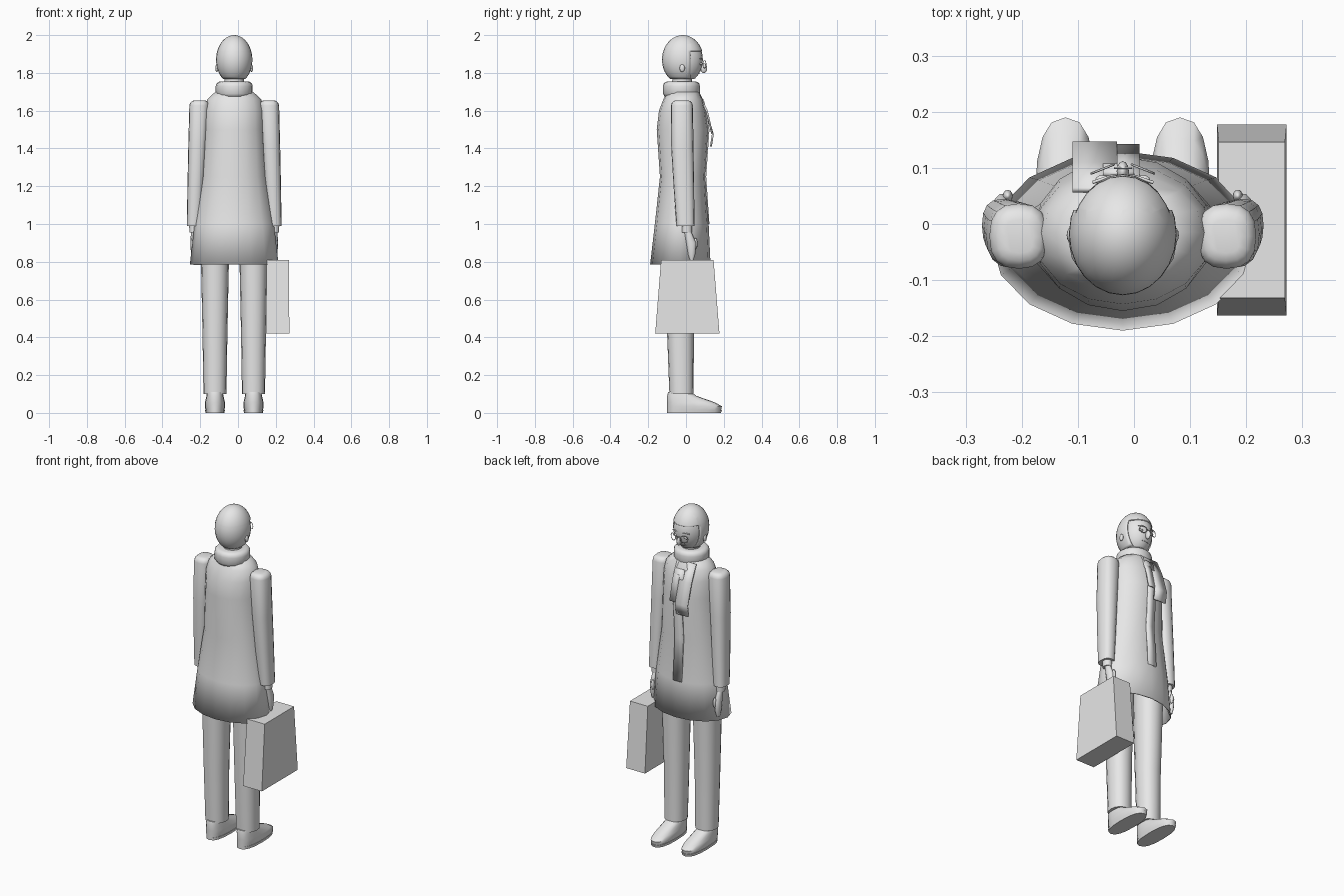
import bpy, bmesh, math

cube = bpy.data.objects.get("Cube")
if cube:
    bpy.data.objects.remove(cube, do_unlink=True)

MIDDLE = -.02  # body centre line

grey = bpy.data.materials.new("light grey")
grey.use_nodes = True
grey.diffuse_color = (.8, .8, .8, 1)
grey.node_tree.nodes["Principled BSDF"].inputs["Base Color"].default_value = grey.diffuse_color


def finish(name, bm, angle=50, thickness=0):
    """Turn a bmesh into a shaded object, with optional cloth thickness."""
    bmesh.ops.recalc_face_normals(bm, faces=bm.faces[:])
    mesh = bpy.data.meshes.new(name)
    bm.to_mesh(mesh)
    bm.free()
    mesh.materials.append(grey)
    ob = bpy.data.objects.new(name, mesh)
    bpy.context.collection.objects.link(ob)
    bpy.ops.object.select_all(action='DESELECT')
    ob.select_set(True)
    bpy.context.view_layer.objects.active = ob
    bpy.ops.object.shade_smooth_by_angle(angle=math.radians(angle))
    if thickness:
        solidify = ob.modifiers.new("thickness", 'SOLIDIFY')
        solidify.thickness = thickness
        solidify.offset = -1


def oval(center_x, half_width, back, front, height, squareness, sides):
    """Points of one horizontal cross-section."""
    points = []
    for i in range(sides):
        angle = math.tau * i / sides
        c, s = math.cos(angle), math.sin(angle)
        across = math.copysign(abs(c) ** squareness, c)
        along = math.copysign(abs(s) ** squareness, s)
        points.append((center_x + half_width * across,
                       (back + front + (front - back) * along) / 2, height))
    return points


def loft(rings, offset=0, lean=0, squareness=1, sides=16, closed=True, rounding=0):
    """Skin rings of (height, half width, back, front), leaning sideways if asked."""
    bm = bmesh.new()
    loops = []
    base, top = rings[0][0], rings[-1][0]
    for height, half_width, back, front in rings:
        center = MIDDLE + offset + lean * (height - base) / (top - base)
        loops.append([bm.verts.new(p) for p in
                      oval(center, half_width, back, front, height, squareness, sides)])
    for lower, upper in zip(loops, loops[1:]):
        for i in range(sides):
            j = (i + 1) % sides
            bm.faces.new((lower[i], lower[j], upper[j], upper[i]))
    caps = [bm.faces.new(loops[-1])]
    if closed:
        bm.faces.new(loops[0])
    if rounding:
        bmesh.ops.bevel(bm, geom=caps[0].edges[:], offset=rounding, segments=3,
                        profile=.5, affect='EDGES', clamp_overlap=True)
    return bm


def strip(name, left, right, path, thickness=.01):
    """Hanging cloth strip that follows a path of (depth, height)."""
    bm = bmesh.new()
    pairs = [[bm.verts.new((x, depth, height)) for x in (left, right)]
             for depth, height in path]
    for a, b in zip(pairs, pairs[1:]):
        bm.faces.new((a[0], a[1], b[1], b[0]))
    finish(name, bm, thickness=thickness)


def ellipsoid(location, size, segments=12):
    bm = bmesh.new()
    bmesh.ops.create_uvsphere(bm, u_segments=segments, v_segments=segments, radius=1)
    bmesh.ops.scale(bm, vec=size, verts=bm.verts)
    bmesh.ops.translate(bm, vec=location, verts=bm.verts)
    return bm


def wire(name, points, radius=.002, cyclic=False):
    curve = bpy.data.curves.new(name, 'CURVE')
    curve.dimensions = '3D'
    curve.bevel_depth = radius
    curve.bevel_resolution = 1
    spline = curve.splines.new('POLY')
    spline.points.add(len(points) - 1)
    for point, position in zip(spline.points, points):
        point.co = (*position, 1)
    spline.use_cyclic_u = cyclic
    curve.materials.append(grey)
    bpy.context.collection.objects.link(bpy.data.objects.new(name, curve))


def cut(bm, position, direction, remove=False):
    bmesh.ops.bisect_plane(bm, geom=bm.verts[:] + bm.edges[:] + bm.faces[:],
                           plane_co=position, plane_no=direction, clear_outer=remove)


# Coat, flared towards an open hem
coat = [(.785, .235, -.19, .13), (1, .21, -.165, .12), (1.25, .172, -.138, .103),
        (1.5, .16, -.155, .12), (1.6, .158, -.143, .105),
        (1.66, .143, -.12, .09), (1.7, .1, -.1, .07)]
finish("coat", loft(coat, closed=False), thickness=.006)

# Overlapping front edge of the coat
strip("coat_placket", -.055, 0, [(front + .004, height) for height, _, _, front in coat[1:-1]])

# Scarf: rolled collar and two hanging tails
finish("scarf_collar", loft([(1.67, .085, -.11, .065), (1.69, .098, -.122, .074),
                             (1.755, .098, -.122, .074)], rounding=.025), 60)
strip("scarf_tail_long", -.11, -.03, [(.065, 1.7), (.11, 1.6), (.147, 1.475), (.137, 1.41)])
strip("scarf_tail_short", -.03, .01, [(.068, 1.7), (.115, 1.6), (.143, 1.48)])

# Neck
finish("neck", loft([(1.73, .052, -.075, .03), (1.8, .05, -.07, .035)]))


# Egg-shaped head, narrower towards the chin, and a hair shell open at the face
def egg(inset):
    bm = ellipsoid((MIDDLE, -.017, 1.87), (.096 - inset, .11 - inset / 2, .13 - inset / 2), 24)
    cut(bm, (0, 0, 1.768), (0, 0, -1), remove=True)
    return bm


skin = egg(.008)
bmesh.ops.holes_fill(skin, edges=skin.edges[:])
finish("head", skin)

hair = egg(0)
hairline, sideburn = 1.915, .025
cut(hair, (0, 0, hairline), (0, 0, 1))
cut(hair, (0, sideburn, 0), (0, 1, 0))
opening = [face for face in hair.faces
           if face.calc_center_median().z < hairline and face.calc_center_median().y > sideburn]
bmesh.ops.delete(hair, geom=opening, context='FACES')
finish("hair", hair, thickness=.006)

# Face details
finish("nose", ellipsoid((MIDDLE, .094, 1.825), (.011, .018, .026)))
wire("mouth", [(MIDDLE + x, .072 - abs(x) / 4, 1.795) for x in (-.025, 0, .025)])
wire("glasses_bridge", [(MIDDLE + x, .1, 1.85) for x in (-.016, .016)])

for side, label in ((-1, "right_"), (1, "left_")):
    eye_x = MIDDLE + side * .036
    finish(label + "eye", ellipsoid((eye_x, .079, 1.848), (.013, .008, .007)))
    wire(label + "eyebrow", [(eye_x + x, .08 - x * side / 3, 1.876 - abs(x) / 5)
                             for x in (-.018, 0, .018)], .003)
    circle = [math.tau * i / 16 for i in range(16)]
    wire(label + "glasses_rim",
         [(eye_x + .02 * math.cos(a), .098 - side * .008 * math.cos(a), 1.845 + .02 * math.sin(a))
          for a in circle], cyclic=True)
    finish(label + "ear", ellipsoid((MIDDLE + side * .092, -.02, 1.825), (.008, .014, .02)))

    # Sleeve with a rounded shoulder
    arm = side * .214
    finish(label + "sleeve",
           loft([(.99, .037, -.05, .045), (1.2, .043, -.066, .043), (1.4, .048, -.078, .04),
                 (1.655, .053, -.08, .036)], arm, -side * .03, .8, rounding=.028))

    # Cuff, hand and thumb
    finish(label + "cuff", loft([(.955, .023, -.022, .032), (1, .025, -.022, .032)], arm))
    finish(label + "hand", loft([(.81, .008, .02, .04), (.84, .015, .01, .05),
                                 (.9, .018, 0, .055), (.96, .015, -.01, .028)], arm, sides=10))
    finish(label + "thumb", ellipsoid((MIDDLE + side * .205, .05, .895), (.009, .011, .03)))

    # Trouser leg
    leg = side * .102
    finish(label + "trouser_leg",
           loft([(.1, .061, -.088, .04), (.42, .066, -.1, .042), (.95, .077, -.115, .06)],
                leg, squareness=.9))

    # Shoe sloping from the ankle to the toe, on a thin sole
    finish(label + "shoe",
           loft([(.015, .05, -.1, .186), (.035, .054, -.1, .19), (.055, .053, -.1, .155),
                 (.09, .045, -.1, .055), (.11, .042, -.095, .03)], leg, squareness=.8))
    finish(label + "sole", loft([(0, .05, -.1, .185), (.016, .053, -.1, .19)],
                                leg, squareness=.8))

# Tapered briefcase beside the left leg
case = bmesh.new()
bmesh.ops.create_cube(case, size=1)
for v in case.verts:
    is_top = v.co.z > 0
    v.co.x = .21 + v.co.x * (.118 if is_top else .124)
    v.co.y = .007 + v.co.y * (.278 if is_top else .34)
    v.co.z = .81 if is_top else .42
finish("briefcase", case)
